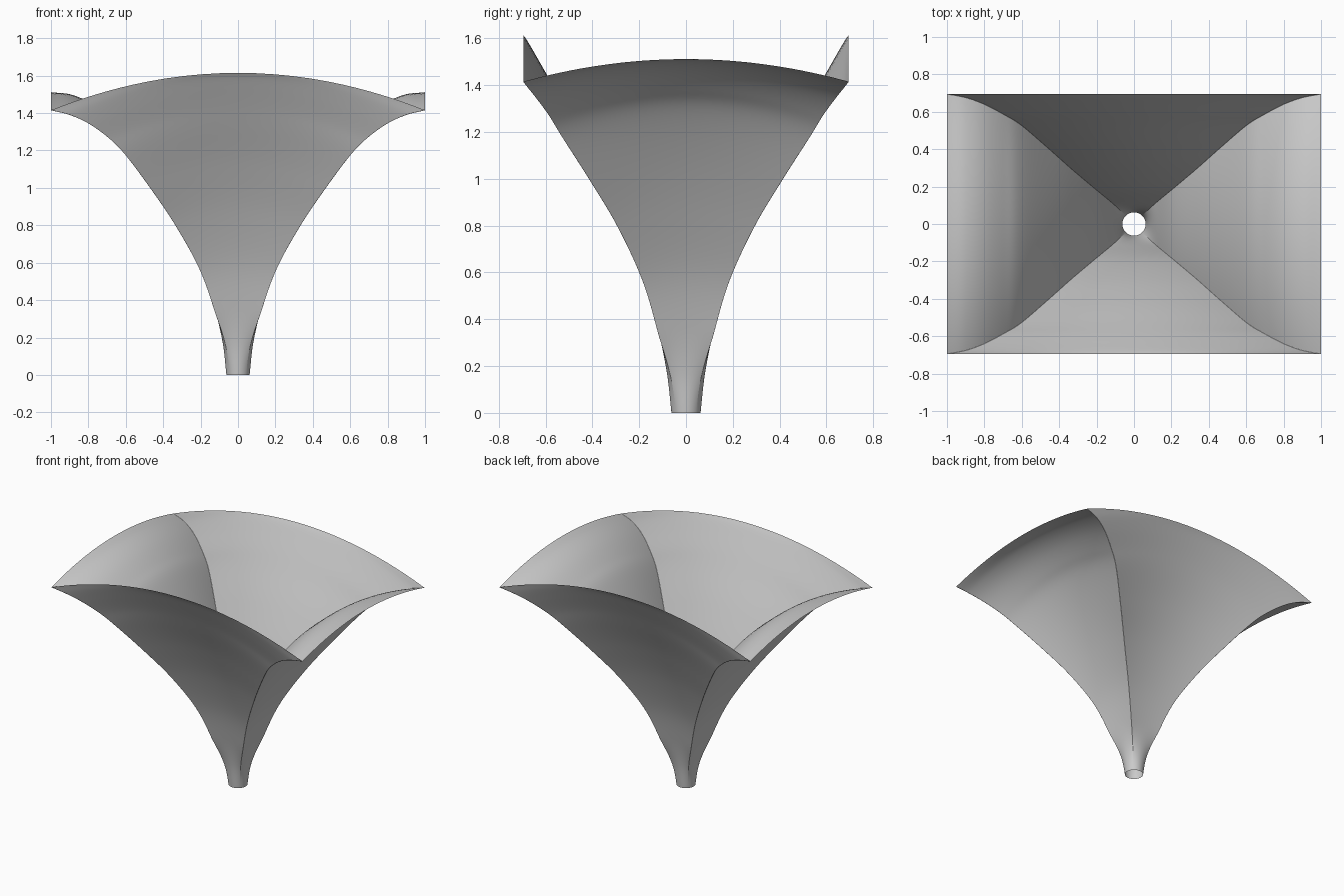
import bpy
import math
from mathutils import Vector

cube = bpy.data.objects.get("Cube")
if cube:
    bpy.data.objects.remove(cube)

# Corner line of the horn: height, half width, half depth, wavefront radius
STATIONS = [Vector(s) for s in (
    (0, .062, .062, .5),
    (.17, .082, .082, .5),
    (.35, .128, .122, .5),
    (.57, .208, .188, .65),
    (.80, .335, .295, .8),
    (1.0, .47, .415, .95),
    (1.18, .605, .53, 1.24),
    (1.27, .695, .585, 1.53),
    (1.345, .80, .64, 1.78),
    (1.39, .90, .676, 2.06),
    (1.415, 1.0, .695, 2.5),
)]
STEPS = 8        # rings between stations
SIDE = 32        # segments along each wall
ROUND_TOP = .35  # height where the round throat has become rectangular


def catmull(a, b, c, d, t):
    return .5 * (2 * b + (c - a) * t + (2 * a - 5 * b + 4 * c - d) * t * t
                 + (3 * b - a - 3 * c + d) * t ** 3)


def resample(points):
    ext = [2 * points[0] - points[1], *points, 2 * points[-1] - points[-2]]
    out = [catmull(*ext[i:i + 4], k / STEPS)
           for i in range(len(points) - 1) for k in range(STEPS)]
    return out + [points[-1]]


def square_outline():
    """Unit square loop, points packed towards the corners."""
    run = [math.sin(math.pi * (k / SIDE - .5)) for k in range(SIDE)]
    return ([(u, -1) for u in run] + [(1, u) for u in run]
            + [(-u, 1) for u in run] + [(-1, -u) for u in run])


def ring(station, outline):
    """One section: circle blending to rectangle, domed like a wavefront."""
    z, w, d, radius = station
    f = min(max(z / ROUND_TOP, 0), 1)
    f = f * f * (3 - 2 * f)
    pts = []
    for u, v in outline:
        angle = math.pi / 4 * (u if abs(v) == 1 else v)
        cu, cv = ((math.sin(angle), v * math.cos(angle)) if abs(v) == 1
                  else (u * math.cos(angle), math.sin(angle)))
        x = w * (cu + (u - cu) * f)
        y = d * (cv + (v - cv) * f)
        dome = f * (w * w + d * d - x * x - y * y) / (2 * radius)
        pts.append((x, y, z + dome))
    return pts


# Loft the open, thin-walled horn
outline = square_outline()
n = len(outline)
stations = resample(STATIONS)
verts = [p for s in stations for p in ring(s, outline)]
faces = [(r * n + i, r * n + (i + 1) % n, (r + 1) * n + (i + 1) % n, (r + 1) * n + i)
         for r in range(len(stations) - 1) for i in range(n)]
mesh = bpy.data.meshes.new("horn_shell")
mesh.from_pydata(verts, [], faces)
mesh.shade_smooth()
horn = bpy.data.objects.new("horn_shell", mesh)
bpy.context.collection.objects.link(horn)

# Plain grey finish
grey = bpy.data.materials.new("plain_grey")
grey.use_nodes = True
grey.diffuse_color = (.6, .6, .6, 1)
grey.node_tree.nodes["Principled BSDF"].inputs["Base Color"].default_value = (.6, .6, .6, 1)
mesh.materials.append(grey)
